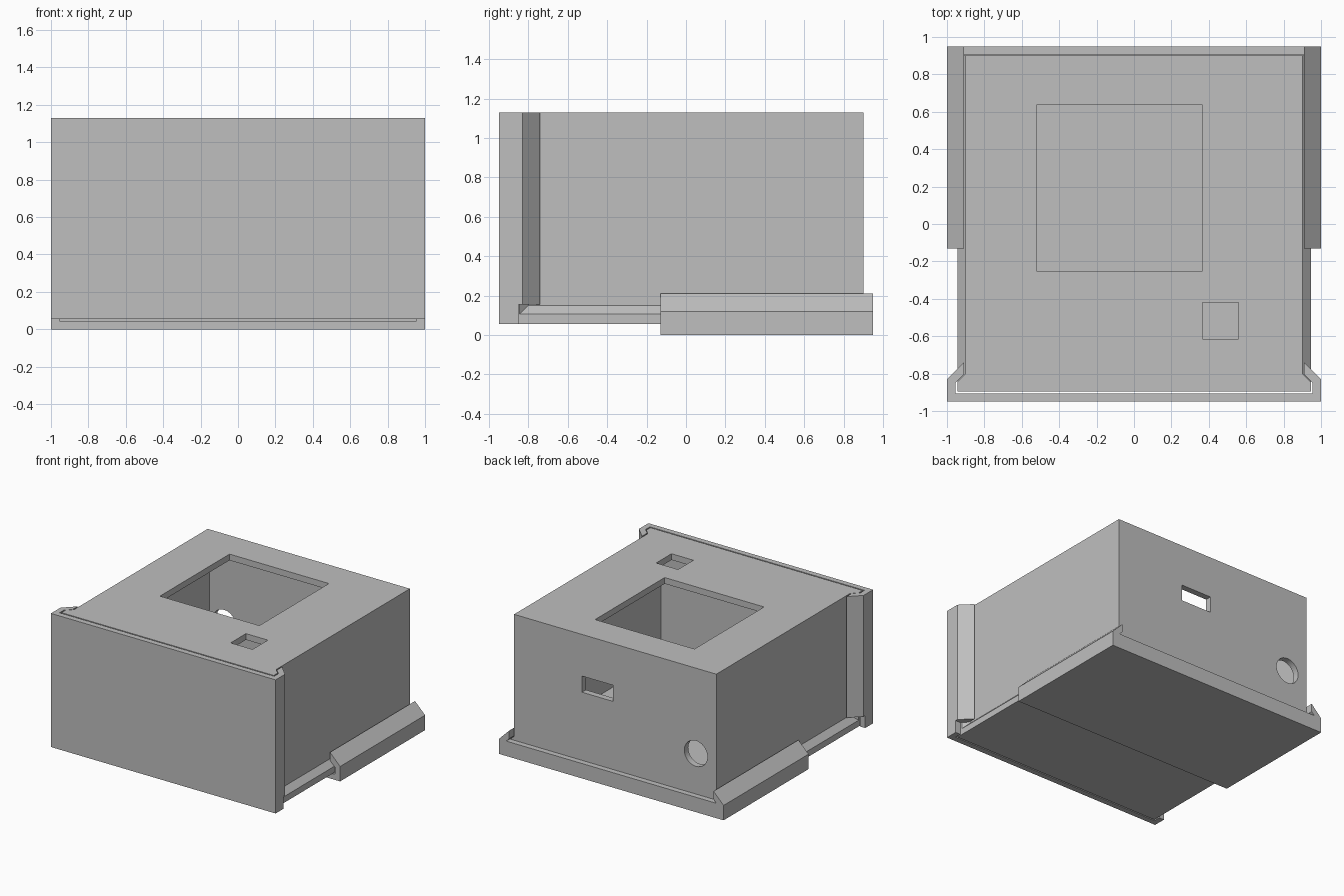
import bpy
import bmesh
from math import pi
from mathutils import Vector

cube = bpy.data.objects.get("Cube")
if cube:
    bpy.data.objects.remove(cube, do_unlink=True)

grey = bpy.data.materials.new("plain grey")
grey.use_nodes = True
colour = (0.52, 0.52, 0.52, 1)
grey.diffuse_color = colour
grey.node_tree.nodes["Principled BSDF"].inputs["Base Color"].default_value = colour


def finish(name, bm):
    bmesh.ops.recalc_face_normals(bm, faces=bm.faces)
    mesh = bpy.data.meshes.new(name)
    bm.to_mesh(mesh)
    bm.free()
    mesh.materials.append(grey)
    obj = bpy.data.objects.new(name, mesh)
    bpy.context.collection.objects.link(obj)
    return obj


def prism(name, points, axis, low, high):
    """Extrude a 2D outline along z (points are x, y) or y (points are x, z)."""
    bm = bmesh.new()
    place = (lambda a, b: (a, b, low)) if axis == "z" else (lambda a, b: (a, low, b))
    face = bm.faces.new([bm.verts.new(place(a, b)) for a, b in points])
    new = bmesh.ops.extrude_face_region(bm, geom=[face])["geom"]
    move = Vector((0, 0, high - low)) if axis == "z" else Vector((0, high - low, 0))
    bmesh.ops.translate(bm, vec=move, verts=[v for v in new if isinstance(v, bmesh.types.BMVert)])
    return finish(name, bm)


def block(name, x, y, z):
    return prism(name, [(x[0], y[0]), (x[1], y[0]), (x[1], y[1]), (x[0], y[1])], "z", *z)


def mirrored(half):
    return half + [(-x, b) for x, b in reversed(half)]


def cut(obj, cutter):
    cutter.hide_render = True
    mod = obj.modifiers.new("cut", "BOOLEAN")
    mod.operation = "DIFFERENCE"
    mod.solver = "EXACT"
    mod.object = cutter
    bpy.context.view_layer.objects.active = obj
    bpy.ops.object.modifier_apply(modifier=mod.name)
    bpy.data.objects.remove(cutter, do_unlink=True)


TOP, BASE = 1.13, 0.055
SIDE, FRONT, BACK = 0.9, -0.895, 0.9

# Hollow case, open at the front
case = block("case", (-SIDE, SIDE), (FRONT, BACK), (BASE, TOP))
cut(case, block("cavity", (-0.85, 0.85), (-1.1, 0.85), (0.105, 1.08)))

# Openings in the top
cut(case, block("large_opening", (-0.52, 0.365), (-0.25, 0.635), (1, 1.3)))
cut(case, block("small_opening", (0.365, 0.56), (-0.615, -0.42), (1, 1.3)))

# Slot and round port in the back wall
cut(case, block("slot", (0.02, 0.295), (0.8, 1), (0.665, 0.795)))
bm = bmesh.new()
bmesh.ops.create_cone(bm, cap_ends=True, segments=48, radius1=0.103, radius2=0.103, depth=0.2)
port = finish("port", bm)
port.rotation_euler.x = pi / 2
port.location = (-0.718, 0.9, 0.443)
bpy.context.view_layer.update()
cut(case, port)

# Dovetail rails along the bottom edges and the front edges of the case
for side, label in ((1, "left"), (-1, "right")):
    def rail(edge):
        return [(side * 0.88, edge), (side * 0.945, edge),
                (side * 0.945, edge + 0.05), (side * SIDE, edge + 0.095), (side * 0.88, edge + 0.095)]
    prism(label + "_bottom_rail", rail(BASE), "y", FRONT, BACK)
    prism(label + "_front_rail", rail(FRONT), "z", BASE, TOP)


def channel(edge):
    """Dovetail channel section that grips a pair of rails."""
    return mirrored([(1, edge), (1, edge + 0.12), (0.91, edge + 0.21), (0.91, edge + 0.145),
                     (0.955, edge + 0.1), (0.955, edge + 0.045)])


# Sliding front panel, its grips cut short above the bottom rails
prism("front_panel", channel(-0.95), "z", 0.155, TOP)
foot = mirrored([(1, -0.95), (1, -0.85), (0.955, -0.85), (0.955, -0.905)])
prism("front_panel_foot", foot, "z", BASE, 0.155)

# Sliding bottom tray with a stop across its back
prism("bottom_tray", channel(0), "y", -0.13, 0.95)
block("tray_back_stop", (-0.97, 0.97), (0.905, 0.95), (0.02, 0.12))
